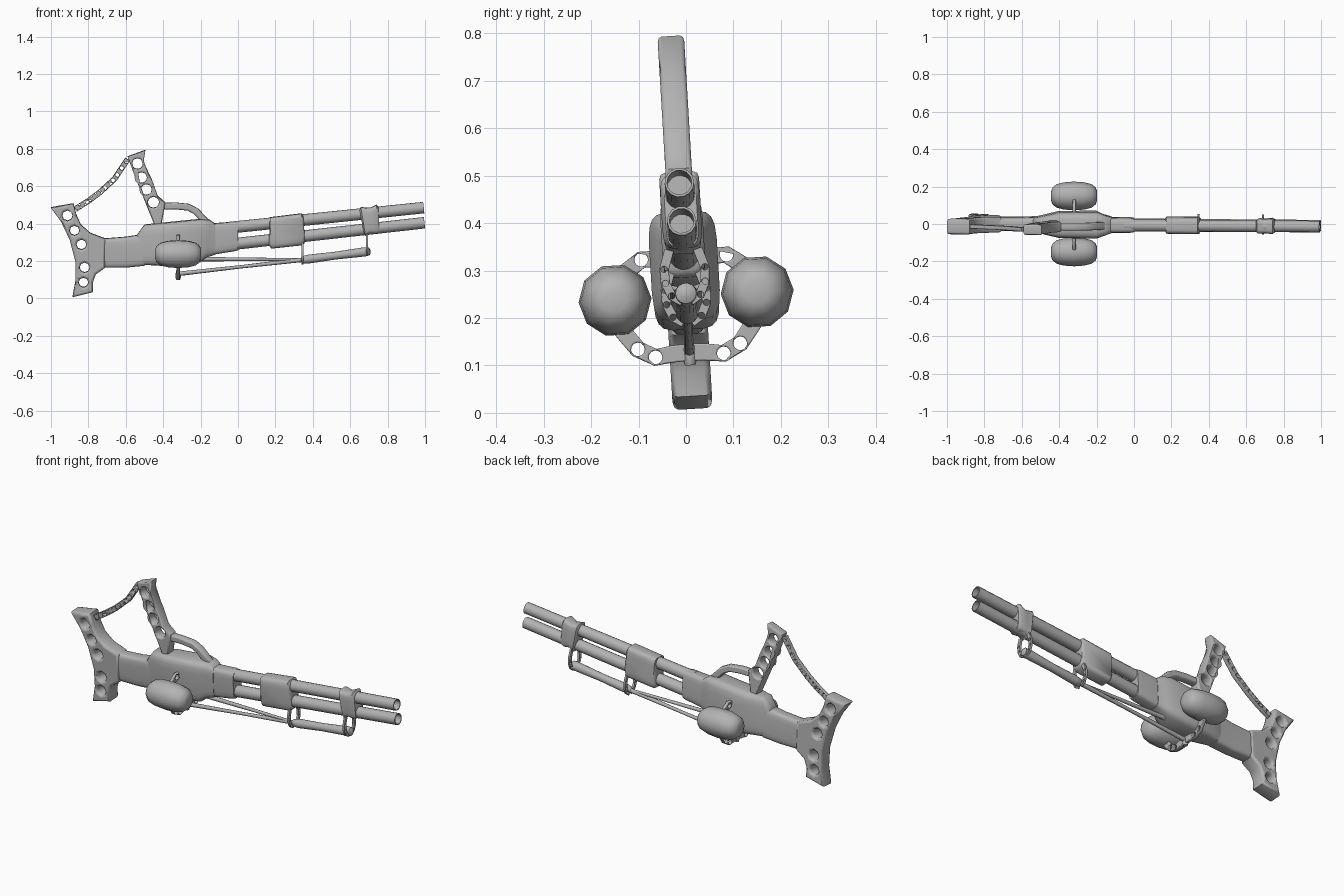
import bpy, math
from mathutils import Vector, Matrix

if "Cube" in bpy.data.objects:
    bpy.data.objects.remove(bpy.data.objects["Cube"])

metal = bpy.data.materials.new("grey_metal")
metal.use_nodes = True
GREY = (0.45, 0.45, 0.45, 1)
metal.diffuse_color = GREY
metal.node_tree.nodes["Principled BSDF"].inputs["Base Color"].default_value = GREY

# The whole piece leans slightly about its long axis
PIVOT = Vector((0, 0, 0.25))
LEAN = (Matrix.Translation(PIVOT) @ Matrix.Rotation(math.radians(3.4), 4, 'X')
        @ Matrix.Translation(-PIVOT))
FRONT = Matrix.Rotation(math.pi / 2, 4, 'X')
SIDE = Matrix.Rotation(math.pi / 2, 4, 'Z') @ FRONT


def finish(obj, matrix):
    obj.data.transform(LEAN @ matrix)
    obj.data.materials.clear()
    obj.data.materials.append(metal)
    bpy.ops.object.select_all(action='DESELECT')
    obj.select_set(True)
    bpy.context.view_layer.objects.active = obj
    bpy.ops.object.shade_smooth_by_angle(angle=math.radians(48))
    return obj


def rings_mesh(name, rings, matrix=Matrix()):
    """Skin a list of equal rings and close both ends."""
    n = len(rings[0])
    verts = [p for ring in rings for p in ring]
    faces = [(k * n + i, k * n + (i + 1) % n, (k + 1) * n + (i + 1) % n, (k + 1) * n + i)
             for k in range(len(rings) - 1) for i in range(n)]
    faces += [tuple(reversed(range(n))), tuple(range(len(verts) - n, len(verts)))]
    mesh = bpy.data.meshes.new(name)
    mesh.from_pydata(verts, [], faces)
    obj = bpy.data.objects.new(name, mesh)
    bpy.context.collection.objects.link(obj)
    return finish(obj, matrix)


def loft(name, sections, power=0.4, n=20):
    """Rounded box sections along x: (x_low, x_high, z_low, z_high, half_width)."""
    def soft(v):
        return math.copysign(abs(v) ** power, v)
    rings = []
    for x0, x1, z0, z1, w in sections:
        ring = []
        for i in range(n):
            a = math.tau * (i + 0.5) / n
            s = soft(math.sin(a))
            ring.append((x0 + (x1 - x0) * (s + 1) / 2, w * soft(math.cos(a)),
                         z0 + (z1 - z0) * (s + 1) / 2))
        rings.append(ring)
    return rings_mesh(name, rings)


def lathe(name, profile, start, end, n=14):
    """Turn (fraction along, radius) pairs about the line from start to end."""
    start, end = Vector(start), Vector(end)
    axis = end - start
    rot = axis.to_track_quat('Z', 'Y').to_matrix().to_4x4()
    rings = [[(r * math.cos(math.tau * i / n), r * math.sin(math.tau * i / n), t * axis.length)
              for i in range(n)] for t, r in profile]
    return rings_mesh(name, rings, Matrix.Translation(start) @ rot)


def plate(name, outline, holes, half, matrix, bevel=0.005, sides=12):
    """Flat outline with round holes (x, y, radius), given thickness and soft edges."""
    curve = bpy.data.curves.new(name, 'CURVE')
    curve.dimensions = '2D'
    curve.fill_mode = 'BOTH'
    curve.extrude, curve.bevel_depth, curve.offset = half - bevel, bevel, -bevel
    curve.bevel_resolution = 1
    loops = [outline] + [[(x + r * math.cos(math.tau * i / sides),
                           y + r * math.sin(math.tau * i / sides)) for i in range(sides)]
                         for x, y, r in holes]
    for pts in loops:
        spline = curve.splines.new('POLY')
        spline.points.add(len(pts) - 1)
        for p, (x, y) in zip(spline.points, pts):
            p.co = (x, y, 0, 1)
        spline.use_cyclic_u = True
    obj = bpy.data.objects.new(name, curve)
    bpy.context.collection.objects.link(obj)
    bpy.ops.object.select_all(action='DESELECT')
    obj.select_set(True)
    bpy.context.view_layer.objects.active = obj
    bpy.ops.object.convert(target='MESH')
    return finish(bpy.context.view_layer.objects.active, matrix)


def strip(name, path, width, holes, half, matrix, bevel=0.003):
    """Perforated band following a flat path."""
    pts = [Vector(p) for p in path]
    left, right = [], []
    for i, p in enumerate(pts):
        d = (pts[min(i + 1, len(pts) - 1)] - pts[max(i - 1, 0)]).normalized()
        normal = Vector((-d.y, d.x)) * width / 2
        left.append(tuple(p + normal))
        right.append(tuple(p - normal))
    return plate(name, left + right[::-1], holes, half, matrix, bevel)


# Stock: pierced butt plate and wrist
plate("butt_plate", [(-1, .487), (-.88, .508), (-.865, .45), (-.84, .395), (-.79, .35), (-.71, .32),
                     (-.71, .166), (-.76, .13), (-.775, .09), (-.775, .035), (-.885, .008),
                     (-.868, .1), (-.87, .2), (-.9, .315), (-.945, .41)],
      [(-.912, .444, .028), (-.874, .364, .026), (-.837, .289, .027),
       (-.82, .166, .027), (-.826, .086, .026)], .042, FRONT, .012, 8)
loft("wrist", [(-.74, -.74, .17, .325, .036), (-.7, -.7, .165, .322, .037),
               (-.6, -.6, .165, .33, .037), (-.5, -.5, .175, .345, .042)])

# Receiver
loft("receiver", [(-.54, -.54, .175, .34, .035), (-.5, -.5, .18, .395, .046),
                  (-.4, -.4, .175, .405, .07), (-.2, -.2, .195, .425, .072),
                  (-.17, -.15, .22, .42, .055), (-.12, -.12, .235, .398, .043)])
loft("receiver_front", [(-.16, -.16, .23, .4, .041), (-.02, -.02, .253, .41, .04),
                        (0, 0, .258, .408, .037)])

# Pierced grip and guard loop
plate("grip", [(-.59, .76), (-.495, .795), (-.505, .73), (-.46, .635), (-.43, .55), (-.39, .515),
               (-.395, .475), (-.41, .39), (-.445, .39), (-.49, .5), (-.53, .6), (-.565, .69)],
      [(-.537, .722, .029), (-.516, .647, .029), (-.49, .583, .029), (-.452, .515, .03)],
      .028, FRONT, .008)
strip("guard", [(-.42, .495), (-.33, .495), (-.265, .488), (-.225, .467), (-.17, .41)],
      .036, [], .02, FRONT, .008)

# Sagging chain between butt and grip
path = [(-.87, .478), (-.8, .522), (-.74, .567), (-.66, .64), (-.59, .745)]
links = []
for (x0, z0), (x1, z1) in zip(path, path[1:]):
    for t in (.2, .55, .9):
        links.append((x0 + (x1 - x0) * t, z0 + (z1 - z0) * t, .0105))
strip("chain", path, .03, links, .011, FRONT)

# Twin hollow barrels
for label, z0, z1, x1 in (("upper", .383, .486, .993), ("lower", .293, .405, .997)):
    lathe(label + "_barrel", [(0, .032), (1, .031), (1, .026), (.9, .026)],
          (-.05, 0, z0 - .005), (x1, 0, z1))

# Barrel bands
loft("rear_band", [(.165, .17, .285, .42, .034), (.178, .17, .267, .434, .044),
                   (.345, .34, .285, .455, .045), (.358, .35, .3, .44, .035)])
loft("front_band", [(.672, .65, .352, .475, .03), (.682, .657, .335, .49, .04),
                    (.705, .7, .35, .482, .038), (.74, .74, .347, .502, .042),
                    (.757, .75, .352, .49, .034)])

# Slide handle, rods and pierced hangers
lathe("slide_handle", [(0, .01), (.03, .02), (.12, .024), (.5, .021), (.92, .025), (.98, .022), (1, .01)],
      (.335, 0, .205), (.708, 0, .253))
lathe("long_rod", [(0, .012), (.5, .009), (1, .012)], (-.33, 0, .13), (.36, 0, .208), 8)
lathe("short_rod", [(0, .012), (1, .007)], (-.22, 0, .21), (.36, 0, .208), 8)
for label, x, drop in (("rear", .345, -.045), ("front", .69, 0)):
    for side in (1, -1):
        arc = [(side * y, z + drop) for y, z in
               ((.008, .235), (.03, .248), (.042, .275), (.043, .305), (.03, .345))]
        strip(f"{label}_hanger_{'left' if side < 0 else 'right'}", arc, .02,
              [(y, z, .0065) for y, z in arc[1:4]], .006,
              Matrix.Translation((x, 0, 0)) @ SIDE, .002)

# Twin drums on pierced arms
lathe("drum_pin", [(0, .011), (.2, .014), (.6, .014), (1, .01)], (-.32, 0, .1), (-.32, 0, .15), 8)
for side, label in ((-1, "front"), (1, "back")):
    lathe(label + "_drum", [(0, .025), (.03, .045), (.12, .063), (.28, .073), (.5, .077),
                            (.72, .073), (.88, .063), (.97, .045), (1, .025)],
          (-.443, side * .15, .246), (-.197, side * .15, .246), 10)
    here = Matrix.Translation((-.32, 0, 0)) @ SIDE
    lower = [(0, .128), (.035, .126), (.072, .121), (.108, .14), (.145, .19)]
    upper = [(.03, .32), (.06, .328), (.09, .328), (.13, .3)]
    for part, arm, holes in (("lower", lower, lower[2:4]), ("upper", upper, upper[2:3])):
        strip(f"{label}_drum_{part}_arm", [(side * y, z) for y, z in arm], .036,
              [(side * y, z, .0145) for y, z in holes], .009, here)
